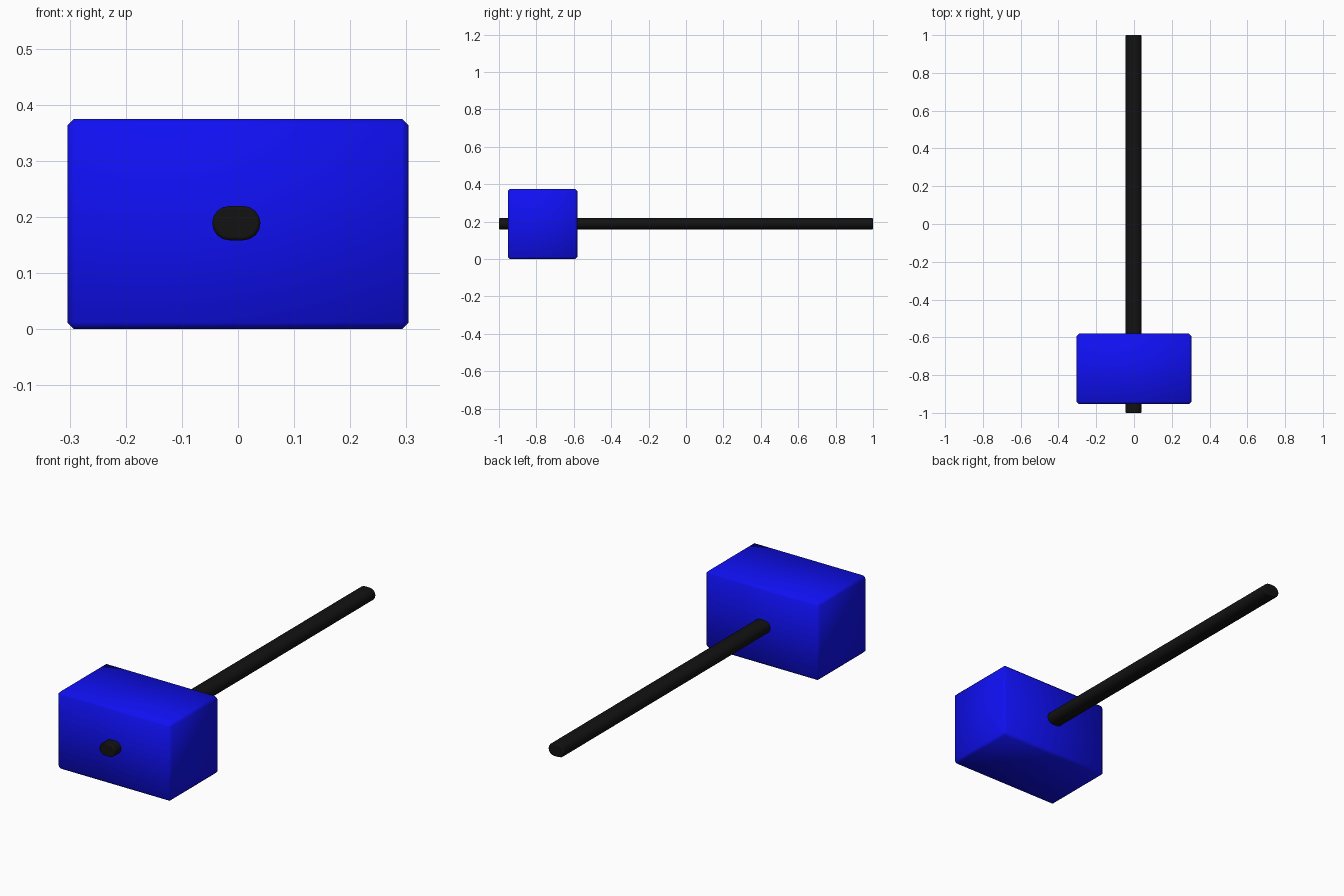
import bpy, bmesh, math

if "Cube" in bpy.data.objects:
    bpy.data.objects.remove(bpy.data.objects["Cube"])

def material(name, color):
    m = bpy.data.materials.new(name)
    m.diffuse_color = color
    m.use_nodes = True
    m.node_tree.nodes["Principled BSDF"].inputs["Base Color"].default_value = m.diffuse_color
    return m

def add_object(name, bm, mat, bevel, segments):
    bmesh.ops.recalc_face_normals(bm, faces=bm.faces)
    for f in bm.faces:
        f.smooth = True
    me = bpy.data.meshes.new(name)
    bm.to_mesh(me)
    bm.free()
    me.materials.append(mat)
    ob = bpy.data.objects.new(name, me)
    bpy.context.collection.objects.link(ob)
    mod = ob.modifiers.new("edge_bevel", 'BEVEL')
    mod.width = bevel
    mod.segments = segments
    mod.limit_method = 'ANGLE'
    mod.angle_limit = math.radians(40)
    return ob

# Mallet head: block with a narrow chamfer, softly shaded
bm = bmesh.new()
bmesh.ops.create_cube(bm, size=1)
bmesh.ops.scale(bm, vec=(0.608, 0.372, 0.375), verts=bm.verts)
bmesh.ops.translate(bm, vec=(0, -0.767, 0.1875), verts=bm.verts)
add_object("mallet_head", bm, material("blue", (0.005, 0.005, 0.9, 1)), 0.012, 1)

# Handle: flattened round cross-section running through the head
bm = bmesh.new()
radius, half_flat, cx, cz, n = 0.0305, 0.0125, -0.003, 0.189, 8
profile = []
for side, start in ((1, -90), (-1, 90)):
    for i in range(n + 1):
        a = math.radians(start + 180 * i / n)
        profile.append((cx + side * half_flat + radius * math.cos(a), -1, cz + radius * math.sin(a)))
face = bm.faces.new([bm.verts.new(p) for p in profile])
ext = bmesh.ops.extrude_face_region(bm, geom=[face], use_keep_orig=True)
top = [v for v in ext["geom"] if isinstance(v, bmesh.types.BMVert)]
bmesh.ops.translate(bm, vec=(0, 2, 0), verts=top)
handle = add_object("handle", bm, material("black", (0.006, 0.006, 0.006, 1)), 0.005, 2)

bpy.context.view_layer.objects.active = handle
handle.select_set(True)
bpy.ops.object.shade_smooth_by_angle(angle=math.radians(50))
